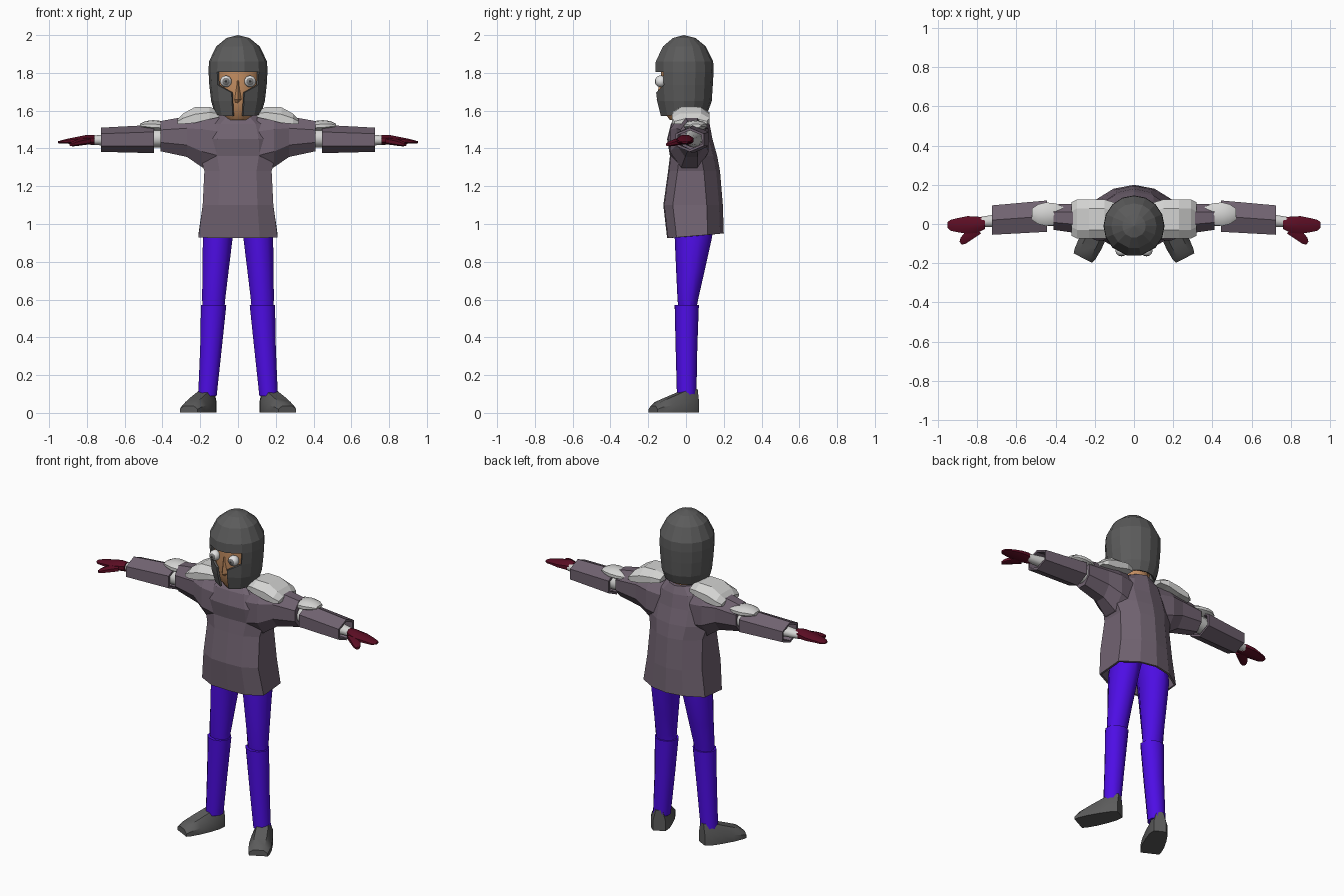
import bpy, bmesh, math
from mathutils import Vector as V

if "Cube" in bpy.data.objects:
    bpy.data.objects.remove(bpy.data.objects["Cube"])

def material(name, rgb):
    m = bpy.data.materials.new(name)
    m.diffuse_color = (*rgb, 1)
    m.use_nodes = True
    m.node_tree.nodes["Principled BSDF"].inputs["Base Color"].default_value = m.diffuse_color
    return m

IRON = material("dark_iron", (0.105, 0.105, 0.105))
STEEL = material("light_steel", (0.66, 0.66, 0.65))
CLOTH = material("mauve_cloth", (0.165, 0.125, 0.165))
BLUE = material("blue_trousers", (0.075, 0.004, 0.78))
RED = material("dark_red_glove", (0.105, 0.004, 0.017))
SKIN = material("skin", (0.55, 0.27, 0.12))
WHITE = material("eye_white", (0.75, 0.75, 0.75))
IRIS = material("iris_grey", (0.2, 0.2, 0.2))
PUPIL = material("pupil", (0.03, 0.03, 0.03))

def finish(name, bm, mats, mirror=False, smooth=None, thick=0):
    bmesh.ops.recalc_face_normals(bm, faces=bm.faces)
    me = bpy.data.meshes.new(name)
    bm.to_mesh(me)
    bm.free()
    for m in mats:
        me.materials.append(m)
    ob = bpy.data.objects.new(name, me)
    bpy.context.collection.objects.link(ob)
    if smooth:
        bpy.ops.object.select_all(action='DESELECT')
        ob.select_set(True)
        bpy.context.view_layer.objects.active = ob
        bpy.ops.object.shade_smooth_by_angle(angle=math.radians(smooth))
    if thick:
        s = ob.modifiers.new("thickness", 'SOLIDIFY')
        s.thickness, s.offset = thick, -1
    if mirror:
        ob.modifiers.new("mirror", 'MIRROR').use_mirror_merge = False
    return ob

def loft(name, rings, mat, caps=(True, True), **kw):
    bm = bmesh.new()
    vs = [[bm.verts.new(p) for p in r] for r in rings]
    n = len(vs[0])
    for a, b in zip(vs, vs[1:]):
        for i in range(n):
            j = (i + 1) % n
            bm.faces.new((a[i], a[j], b[j], b[i]))
    for use, r in zip(caps, (vs[0], vs[-1])):
        if use:
            bm.faces.new(r)
    return finish(name, bm, [mat], **kw)

def ring(c, u, v, n=8, flat=True):
    """Closed section: n points round c, reaching exactly u and v."""
    ph = math.pi / n if flat else 0
    pts = [(math.cos(ph + k * math.tau / n), math.sin(ph + k * math.tau / n)) for k in range(n)]
    mu, mv = max(p[0] for p in pts), max(p[1] for p in pts)
    return [V(c) + V(u) * (a / mu) + V(v) * (b / mv) for a, b in pts]

def ring_x(x, y0, y1, z0, z1, n=8):
    return ring((x, (y0 + y1) / 2, (z0 + z1) / 2), (0, (y1 - y0) / 2, 0), (0, 0, (z1 - z0) / 2), n)

def ring_z(z, x0, x1, y0, y1, n=8):
    return ring(((x0 + x1) / 2, (y0 + y1) / 2, z), ((x1 - x0) / 2, 0, 0), (0, (y1 - y0) / 2, 0), n)

# Tunic body: flat front, straight flanks, ridged back, open hem
def tunic_ring(z, w, f, b):
    half = [(w * .55, f + .005), (w, f + .05), (w, b - .085), (w * .5, b - .02)]
    pts = [(0, f)] + half + [(0, b)] + [(-x, y) for x, y in reversed(half)]
    return [(x, y, z + (.025 * (y - f) / (b - f) if z < 1 else 0)) for x, y in pts]

loft("tunic_body", [tunic_ring(*r) for r in (
    (.925, .21, -.10, .20), (1.1, .187, -.12, .195), (1.28, .178, -.095, .18),
    (1.36, .20, -.085, .165), (1.45, .20, -.10, .14), (1.53, .17, -.08, .125),
    (1.575, .10, -.05, .11))], CLOTH, caps=(False, True), thick=.012)

# Tunic sleeves
loft("sleeve", [ring_x(*r) for r in (
    (.10, -.08, .11, 1.27, 1.58), (.19, -.085, .12, 1.30, 1.585),
    (.27, -.05, .105, 1.355, 1.57), (.41, -.03, .10, 1.385, 1.545))], CLOTH, mirror=True)

# Shoulder plates: tapered box sections
def plate(x, z0, z1, y0=-.075, y1=.125):
    m = z0 + (z1 - z0) * .55
    return [(x, y0, z0), (x, y0, m), (x, y0 + .045, z1), (x, y1 - .045, z1), (x, y1, m), (x, y1, z0)]

loft("shoulder_plate", [plate(.10, 1.565, 1.60, -.06, .11), plate(.15, 1.555, 1.62),
     plate(.23, 1.535, 1.618), plate(.29, 1.53, 1.585), plate(.32, 1.53, 1.555, -.06, .11)],
     STEEL, mirror=True)

# Elbow plates, under-sleeve arms and forearm guards
loft("elbow_plate", [ring_x(*r, 10) for r in (
    (.355, .015, .085, 1.50, 1.53), (.40, -.005, .105, 1.49, 1.545),
    (.45, -.01, .11, 1.49, 1.55), (.49, 0, .10, 1.50, 1.545), (.52, .02, .08, 1.51, 1.53))],
     STEEL, mirror=True, smooth=50)
loft("arm", [ring_x(*r, 10) for r in (
    (.36, -.01, .09, 1.405, 1.505), (.50, -.01, .085, 1.405, 1.50),
    (.70, -.015, .05, 1.415, 1.475), (.79, -.015, .035, 1.42, 1.465))],
     STEEL, mirror=True, smooth=50)
loft("forearm_guard", [ring_x(.445, -.04, .12, 1.375, 1.525, 6), ring_x(.725, -.055, .095, 1.382, 1.51, 6)],
     CLOTH, caps=(False, False), mirror=True, thick=.014)

# Mitten hands and thumbs
loft("hand", [ring_x(*r) for r in (
    (.76, -.025, .03, 1.42, 1.47), (.80, -.045, .038, 1.42, 1.472), (.85, -.05, .04, 1.422, 1.462),
    (.90, -.042, .03, 1.425, 1.452), (.935, -.035, .022, 1.425, 1.443), (.952, -.02, .01, 1.428, 1.438))],
     RED, mirror=True, smooth=40)
d = V((.62, .78, 0))
loft("thumb", [ring(c, d * r, (0, 0, h), 6) for c, r, h in (
    ((.80, -.025, 1.44), .03, .02), ((.845, -.06, 1.432), .026, .018),
    ((.872, -.085, 1.425), .02, .014), ((.885, -.098, 1.42), .01, .008))],
     RED, mirror=True, smooth=40)

# Trousers: thighs and calves meeting at a stepped knee
loft("thigh", [ring_z(*r, 10) for r in (
    (1.05, .0, .17, -.06, .15), (.93, .028, .186, -.06, .138), (.75, .05, .188, -.052, .098),
    (.60, .068, .19, -.045, .064), (.55, .072, .185, -.04, .055))], BLUE, mirror=True, smooth=40)
loft("calf", [ring_z(*r, 10) for r in (
    (.57, .062, .196, -.06, .068), (.35, .085, .20, -.055, .06), (.09, .113, .211, -.048, .055))],
     BLUE, mirror=True, smooth=40)

# Shoes: sections along a line turned outward
f = V((.45, -.89, 0))
s = V((.89, .45, 0))
def shoe(t, w, h):
    c = V((.155, .035, 0)) + f * t
    prof = [(-1, 0), (-1, .5), (-.55, 1), (.55, 1), (1, .5), (1, 0)]
    return [c + s * (a * w) + V((0, 0, b * h + .002)) for a, b in prof]

loft("shoe", [shoe(*r) for r in ((-.02, .035, .125), (.02, .052, .13), (.08, .06, .105),
     (.15, .064, .078), (.21, .06, .055), (.235, .053, .035))], IRON, mirror=True, smooth=40)

# Helmet: dome rows over open face rows; the slot widens at eye height
cols = [13, 45] + [67.5 + 22.5 * k for k in range(11)] + [315, 347]
rows = [(1.985, .06), (1.94, .115), (1.86, .154), (1.805, .156), (1.735, .152), (1.65, .142), (1.57, .122)]
bm = bmesh.new()
grid = []
for k, (z, r) in enumerate(rows):
    line = []
    for a in cols:
        t = math.radians(a)
        dz = -.04 if k == 4 and a in (13, 347) else 0
        back = .012 * (1 - math.cos(t)) if k == 6 else 0
        line.append(bm.verts.new((r * math.sin(t), -.01 - r * math.cos(t) * (1.0 if k < 5 else 1.03), z + dz + back)))
    grid.append(line)
top = bm.verts.new((0, -.01, 2.0))
n = len(cols)
for i in range(n):
    j = (i + 1) % n
    bm.faces.new((top, grid[0][i], grid[0][j]))
    for k in range(len(rows) - 1):
        gap = (k == 3 and i in (0, n - 2, n - 1)) or (k > 3 and i == n - 1)
        if not gap:
            bm.faces.new((grid[k][i], grid[k][j], grid[k + 1][j], grid[k + 1][i]))
finish("helmet", bm, [IRON], thick=.012)

# Face with a nose wedge, and the neck
loft("face", [ring_z(z, -w, w, y, .08, 16) for z, w, y in (
    (1.55, .06, -.085), (1.59, .085, -.115), (1.65, .105, -.128), (1.74, .12, -.135), (1.84, .12, -.13))],
     SKIN, smooth=40)
loft("nose", [[(-w, -.12, z), (0, y, z), (w, -.12, z)] for z, w, y in (
    (1.64, .02, -.125), (1.66, .024, -.155), (1.76, .012, -.14))], SKIN)
loft("neck", [ring_z(1.50, -.07, .07, -.04, .09), ring_z(1.62, -.07, .07, -.05, .08)], SKIN, smooth=50)

# Eyes: the ball's pole looks forward, rings round it are iris and pupil
bm = bmesh.new()
bmesh.ops.create_uvsphere(bm, u_segments=16, v_segments=14, radius=.031)
for face in bm.faces:
    h = face.calc_center_median().normalized().z
    face.material_index = 2 if h > .95 else 1 if h > .78 else 0
for v in bm.verts:
    v.co = V((v.co.x + .064, -v.co.z - .134, v.co.y + 1.755))
finish("eye", bm, [WHITE, IRIS, PUPIL], mirror=True, smooth=40)
